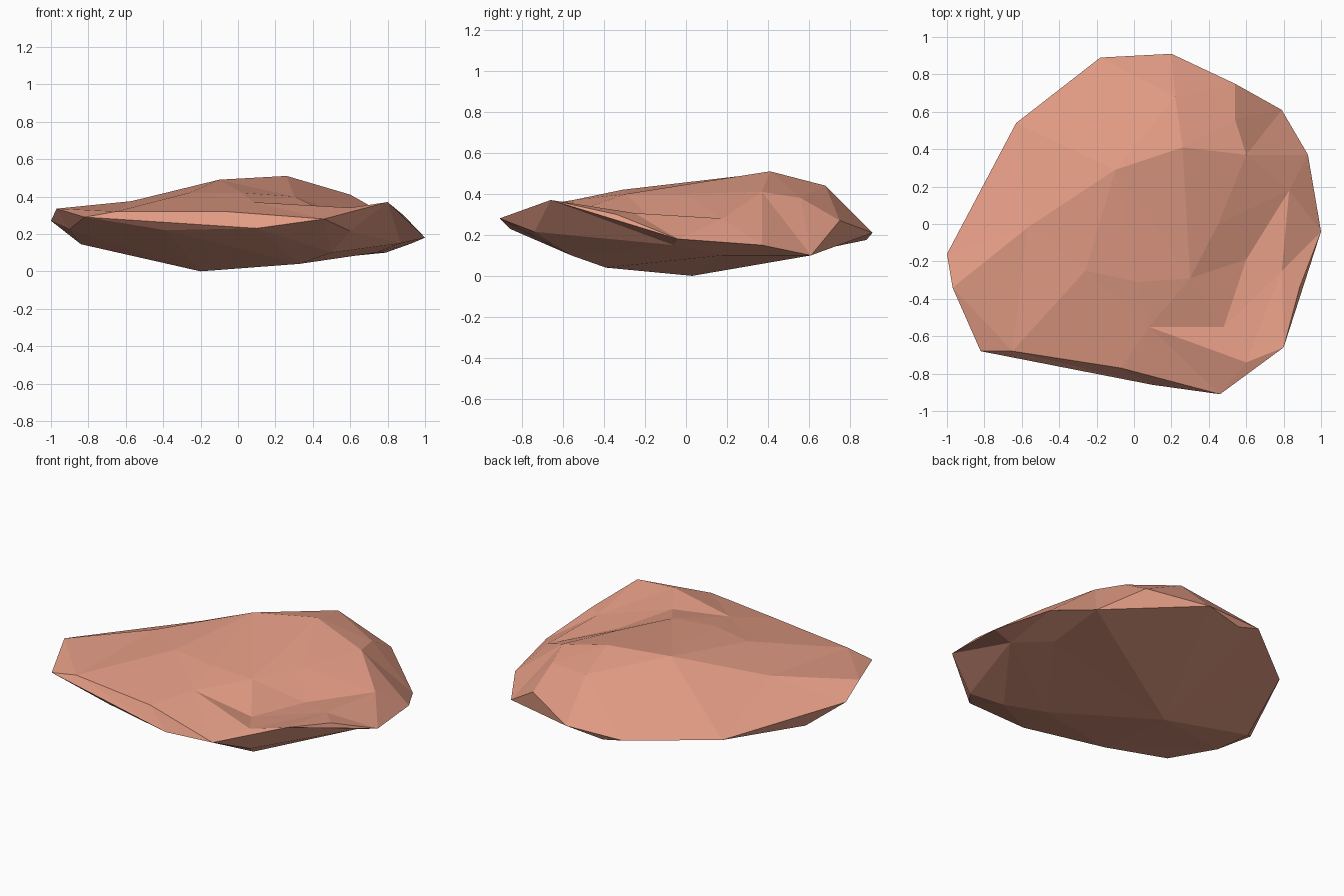
import bpy
import bmesh
from mathutils import Vector
from mathutils.geometry import delaunay_2d_cdt

default_cube = bpy.data.objects.get("Cube")
if default_cube:
    bpy.data.objects.remove(default_cube, do_unlink=True)


def make_material(name, colour):
    material = bpy.data.materials.new(name)
    material.use_nodes = True
    material.diffuse_color = colour
    shader = material.node_tree.nodes["Principled BSDF"]
    shader.inputs["Base Color"].default_value = colour
    shader.inputs["Roughness"].default_value = 1.0
    return material


# Outline of the stone, shared by the upper and lower shells
rim = [(-1, -.16, .27), (-.97, -.34, .335), (-.82, -.68, .29), (.1, -.86, .23),
       (.46, -.91, .28), (.8, -.66, .37), (1, -.04, .18), (.93, .37, .15),
       (.79, .61, .1), (.54, .75, .27), (.2, .91, .21), (-.18, .89, .21),
       (-.63, .54, .2)]

# Peaks and hollows of the upper shell
summit, shoulder, crest = (.26, .41, .51), (-.1, .29, .49), (.6, .37, .41)
hollow, pit_edge, pit_back = (.6, -.19, .295), (.79, -.25, .306), (.83, .18, .28)
front_dip, front_lip, plateau = (.48, -.55, .31), (.6, -.74, .34), (.08, -.55, .37)
saddle, knoll, slope = (.02, -.31, .42), (-.26, -.25, .42), (.3, -.29, .4)
left_lip, right_lip = (-.65, -.68, .32), (.885, -.34, .3)
back_peak, back_corner = (.22, .68, .44), (.54, .56, .38)

# Creases that must stay as edges on each shell
upper_creases = [
    [rim[1], (-.57, -.02, .375), shoulder, summit, crest, rim[8]],
    [rim[2], left_lip, (-.07, -.77, .32), rim[4], front_lip, rim[5]],
    [rim[5], right_lip, rim[6]],
    [summit, back_peak, rim[10]],
    [crest, back_corner, rim[9]],
    [left_lip, knoll, saddle, slope, summit],
    [plateau, front_dip, front_lip, plateau],
    [front_dip, pit_edge, hollow, pit_back, pit_edge, front_lip],
    [(.45, 0, .4), hollow, front_dip],
]

# Low points of the lower shell
keel, front_keel, side_keel = (-.2, .03, 0), (.33, -.39, .04), (.74, .18, .1)
front_chin, side_chin, left_chin = (.6, -.74, .215), (.87, -.06, .15), (-.84, .01, .145)
back_chin = (-.04, .88, .175)
lower_creases = [
    [rim[4], front_chin, (.5, -.56, .1), front_keel, keel, rim[8], rim[10]],
    [front_chin, side_chin, side_keel, front_keel],
    [side_chin, rim[7]],
    [side_keel, rim[8]],
    [keel, left_chin, rim[0]],
    [keel, back_chin],
    [rim[10], back_chin, rim[11]],
    [rim[2], (-.39, -.72, .22), rim[3]],
    [rim[2], (-.9, -.33, .225), left_chin],
]


def add_shell(mesh, creases, flip):
    """Triangulate one side of the stone inside the rim, keeping its creases."""
    points, edges = [], set()
    for path in [rim + rim[:1]] + creases:
        for point in path:
            if point not in points:
                points.append(point)
        for start, end in zip(path, path[1:]):
            edges.add(tuple(sorted((points.index(start), points.index(end)))))
    flat = [Vector(point[:2]) for point in points]
    result = delaunay_2d_cdt(flat, list(edges), [], 1, 1e-5)
    verts = []
    for position, sources in zip(result[0], result[3]):
        # A crossing of two creases takes the height of its nearest point
        source = sources[0] if sources else min(
            range(len(flat)), key=lambda i: (flat[i] - position).length)
        verts.append(mesh.verts.new((position.x, position.y, points[source][2])))
    for face in result[2]:
        corners = [verts[i] for i in face]
        mesh.faces.new(corners[::-1] if flip else corners)


# Join both shells into one closed, flat-faced stone
mesh = bmesh.new()
add_shell(mesh, upper_creases, False)
add_shell(mesh, lower_creases, True)
bmesh.ops.remove_doubles(mesh, verts=mesh.verts[:], dist=.0001)
bmesh.ops.recalc_face_normals(mesh, faces=mesh.faces[:])
data = bpy.data.meshes.new("flat_stone")
mesh.to_mesh(data)
mesh.free()

data.materials.append(make_material("terracotta", (.76, .33, .23, 1)))
stone = bpy.data.objects.new("flat_stone", data)
bpy.context.collection.objects.link(stone)
